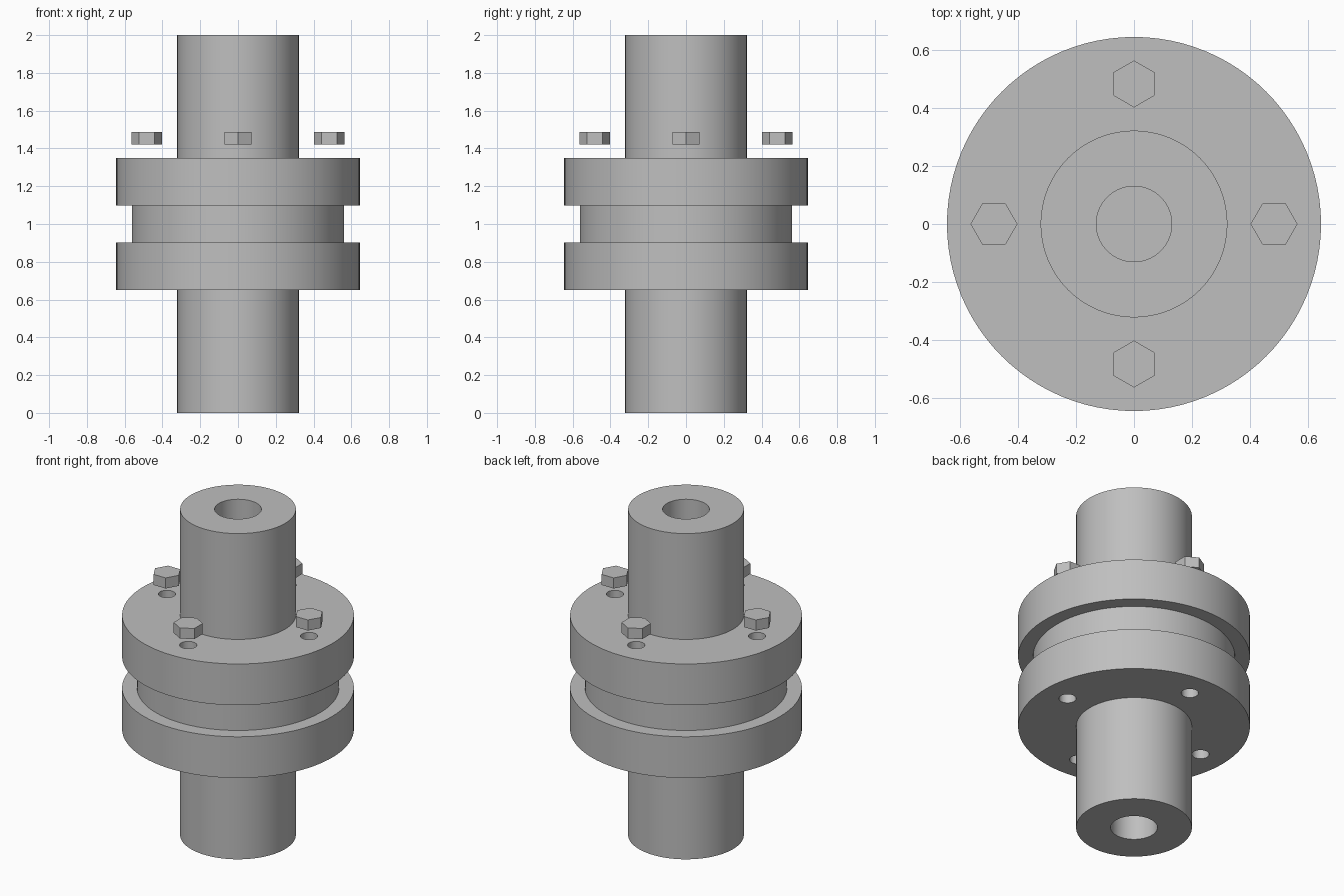
import bpy, bmesh
from math import cos, sin, pi, radians
from mathutils import Matrix

cube = bpy.data.objects.get("Cube")
if cube:
    bpy.data.objects.remove(cube, do_unlink=True)

STEPS = 96
BOLT_CIRCLE = 0.483
HOLE_RADIUS = 0.048

steel = bpy.data.materials.new("grey steel")
steel.use_nodes = True
grey = (0.52, 0.52, 0.52, 1)
steel.diffuse_color = grey
steel.node_tree.nodes["Principled BSDF"].inputs["Base Color"].default_value = grey


def finish(name, bm):
    bmesh.ops.recalc_face_normals(bm, faces=bm.faces)
    mesh = bpy.data.meshes.new(name)
    bm.to_mesh(mesh)
    bm.free()
    mesh.materials.append(steel)
    obj = bpy.data.objects.new(name, mesh)
    bpy.context.collection.objects.link(obj)
    return obj


def smooth(obj):
    bpy.ops.object.select_all(action="DESELECT")
    obj.select_set(True)
    bpy.context.view_layer.objects.active = obj
    bpy.ops.object.shade_smooth_by_angle(angle=radians(30))


def lathe(name, profile):
    """Revolve a closed (radius, height) outline into a ring."""
    bm = bmesh.new()
    rings = [[bm.verts.new((r * cos(2 * pi * i / STEPS), r * sin(2 * pi * i / STEPS), z))
              for i in range(STEPS)] for r, z in profile]
    for a, b in zip(rings, rings[1:] + rings[:1]):
        for i in range(STEPS):
            j = (i + 1) % STEPS
            bm.faces.new((a[i], a[j], b[j], b[i]))
    return finish(name, bm)


def prism(bm, sides, radius, low, high, spin, centre=0.0):
    """Upright prism set at a distance from the axis, turned about the axis."""
    place = Matrix.Rotation(spin, 4, "Z") @ Matrix.Translation((centre, 0, (low + high) / 2))
    # First corner points outward along the radius
    turn = Matrix.Rotation(pi / 2, 4, "Z")
    bmesh.ops.create_cone(bm, cap_ends=True, segments=sides, radius1=radius,
                          radius2=radius, depth=high - low, matrix=place @ turn)


# Bolt hole cutter, shared by both hubs
bm = bmesh.new()
for k in range(4):
    prism(bm, 32, HOLE_RADIUS, 0.5, 1.5, k * pi / 2, BOLT_CIRCLE)
cutter = finish("bolt_hole_cutter", bm)
cutter.hide_render = True

# Flanged hubs with a bore, mirrored about the mid height
outline = [(0.13, 0), (0.322, 0), (0.322, 0.65), (0.645, 0.65), (0.645, 0.903), (0.13, 0.903)]
for name, flip in (("lower_hub", False), ("upper_hub", True)):
    hub = lathe(name, [(r, 2 - z if flip else z) for r, z in outline])
    cut = hub.modifiers.new("bolt holes", "BOOLEAN")
    cut.operation = "DIFFERENCE"
    cut.solver = "EXACT"
    cut.object = cutter
    bpy.context.view_layer.objects.active = hub
    bpy.ops.object.modifier_apply(modifier=cut.name)
    smooth(hub)
bpy.data.objects.remove(cutter, do_unlink=True)

# Solid disc between the flanges
bm = bmesh.new()
prism(bm, STEPS, 0.562, 0.903, 1.097, 0)
smooth(finish("centre_disc", bm))

# Hexagonal bolt heads hovering above the upper flange
for k, side in enumerate(("left", "back", "right", "front")):
    bm = bmesh.new()
    prism(bm, 6, 0.081, 1.421, 1.486, k * pi / 2, BOLT_CIRCLE)
    finish(side + "_bolt_head", bm)
